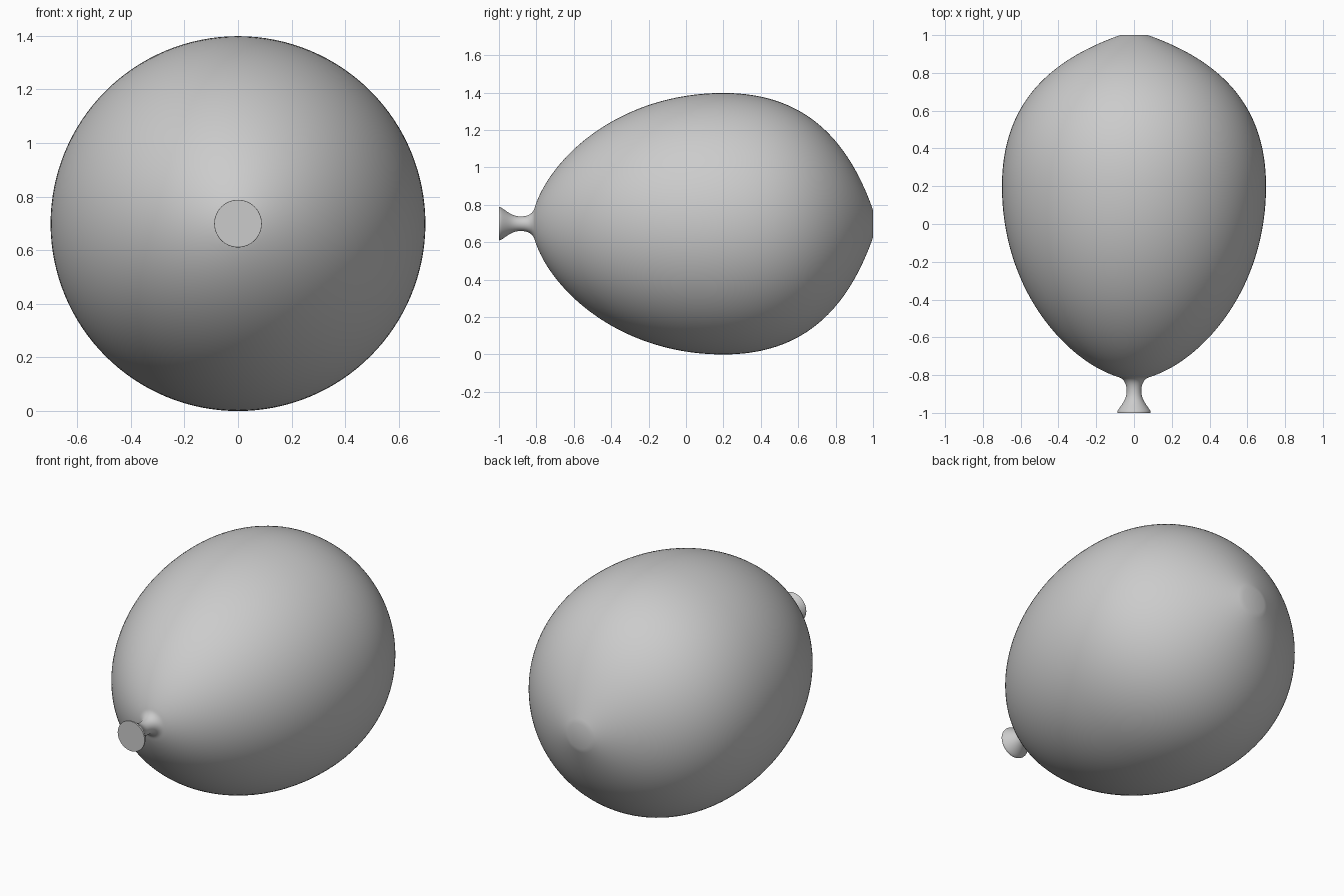
import bpy, bmesh, math
from mathutils import Vector
from mathutils.geometry import interpolate_bezier

if "Cube" in bpy.data.objects:
    bpy.data.objects.remove(bpy.data.objects["Cube"])

SEGMENTS = 128
CENTRE_Z = 0.699


def profile(curves):
    """Join bezier pieces into one list of (y, radius) points."""
    pts = []
    for a, b, c, d, n in curves:
        piece = interpolate_bezier(*[Vector((*p, 0)) for p in (a, b, c, d)], n)
        pts += [(p[0], p[1]) for p in piece[1 if pts else 0:]]
    return pts


def lathe(name, pts):
    """Spin a profile around the y direction and cap both ends."""
    bm = bmesh.new()
    rings = []
    for y, r in pts:
        rings.append([bm.verts.new((r * math.sin(a), y, CENTRE_Z + r * math.cos(a)))
                      for a in (2 * math.pi * i / SEGMENTS for i in range(SEGMENTS))])
    for lo, hi in zip(rings, rings[1:]):
        for i in range(SEGMENTS):
            j = (i + 1) % SEGMENTS
            bm.faces.new((lo[i], lo[j], hi[j], hi[i]))
    bm.faces.new(rings[0])
    bm.faces.new(rings[-1])
    bmesh.ops.recalc_face_normals(bm, faces=bm.faces)
    mesh = bpy.data.meshes.new(name)
    bm.to_mesh(mesh)
    bm.free()
    obj = bpy.data.objects.new(name, mesh)
    bpy.context.collection.objects.link(obj)
    bpy.context.view_layer.objects.active = obj
    obj.select_set(True)
    bpy.ops.object.shade_smooth_by_angle(angle=math.radians(30))
    return obj


# balloon: flared lip, pinched neck, egg-shaped body, flat tip
lathe("balloon", profile([
    ((-1.0, 0.088), (-0.998, 0.089), (-0.993, 0.089), (-0.99, 0.087), 4),
    ((-0.99, 0.087), (-0.95, 0.062), (-0.93, 0.039), (-0.883, 0.039), 12),
    ((-0.883, 0.039), (-0.845, 0.039), (-0.815, 0.055), (-0.808, 0.09), 12),
    ((-0.808, 0.09), (-0.72, 0.36), (-0.35, 0.699), (0.2, 0.699), 48),
    ((0.2, 0.699), (0.62, 0.699), (0.86, 0.47), (1.0, 0.073), 48),
]))
